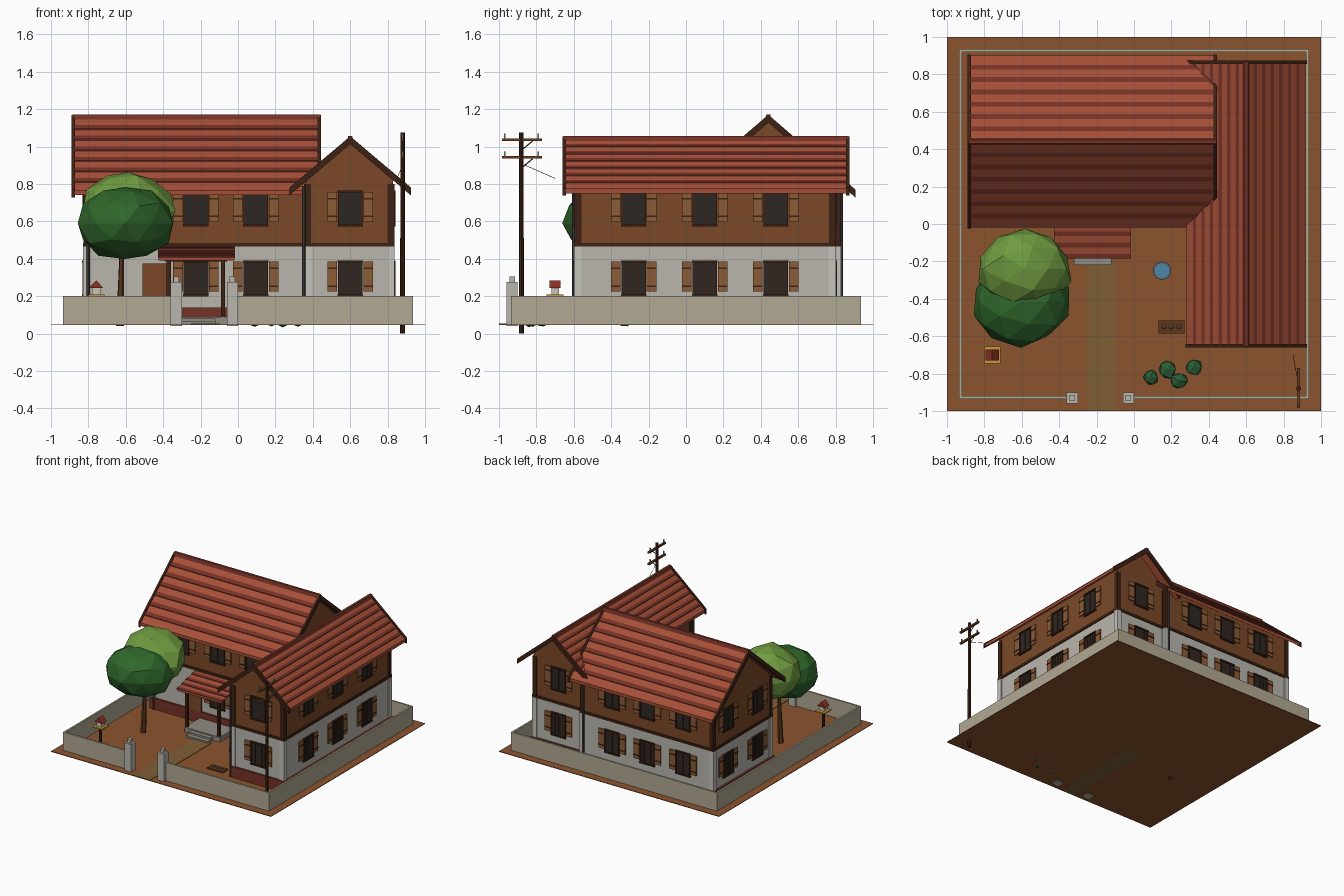
import bpy, bmesh, math, random
from mathutils import Vector, Matrix

if "Cube" in bpy.data.objects:
    bpy.data.objects.remove(bpy.data.objects["Cube"])
random.seed(4)
mats = {}


def mat(hexcol):
    if hexcol not in mats:
        m = bpy.data.materials.new("colour_" + hexcol)
        rgb = [(int(hexcol[i:i + 2], 16) / 255) ** 2.2 for i in (0, 2, 4)]
        m.diffuse_color = (*rgb, 1)
        m.use_nodes = True
        m.node_tree.nodes["Principled BSDF"].inputs["Base Color"].default_value = m.diffuse_color
        mats[hexcol] = m
    return mats[hexcol]


def finish(name, bm, col):
    bmesh.ops.recalc_face_normals(bm, faces=bm.faces)
    me = bpy.data.meshes.new(name)
    bm.to_mesh(me)
    bm.free()
    me.materials.append(mat(col))
    ob = bpy.data.objects.new(name, me)
    bpy.context.collection.objects.link(ob)
    return ob


def prism(axis, prof, a, b):
    """Solid: profile (y,z) along x, or (x,z) along y."""
    put = (lambda t, p: (t, p[0], p[1])) if axis == 'x' else (lambda t, p: (p[0], t, p[1]))
    return [put(a, p) for p in prof], [put(b, p) for p in prof]


def box(x0, x1, y0, y1, z0, z1):
    return prism('x', [(y0, z0), (y1, z0), (y1, z1), (y0, z1)], x0, x1)


def make(name, col, solids):
    bm = bmesh.new()
    for lo, hi in solids:
        A, B = [bm.verts.new(p) for p in lo], [bm.verts.new(p) for p in hi]
        n = len(A)
        bm.faces.new(A)
        bm.faces.new(B[::-1])
        for i in range(n):
            bm.faces.new((A[i], A[(i + 1) % n], B[(i + 1) % n], B[i]))
    return finish(name, bm, col)


def rod(name, col, p, q, r1, r2=None, sides=8):
    p, q = Vector(p), Vector(q)
    bm = bmesh.new()
    M = Matrix.Translation((p + q) / 2) @ (q - p).to_track_quat('Z', 'Y').to_matrix().to_4x4()
    bmesh.ops.create_cone(bm, cap_ends=True, segments=sides, radius1=r1,
                          radius2=r1 if r2 is None else r2, depth=(q - p).length, matrix=M)
    return finish(name, bm, col)


def blob(name, col, c, r, jitter=0.07, sub=2):
    bm = bmesh.new()
    bmesh.ops.create_icosphere(bm, subdivisions=sub, radius=1)
    for v in bm.verts:
        k = 1 + random.uniform(-jitter, jitter * 0.6)
        v.co = Vector(c) + Vector([v.co[i] * r[i] * k for i in range(3)])
    return finish(name, bm, col)


ROOF, STRIP, WOOD, WALL, DARK = "A5503A", "75352A", "7A4A2C", "B8B5AC", "40261A"
PANE, SHUT, FENCE, GROUND = "302B28", "8A5C38", "B0A792", "8A5432"

# ground and path
make("ground", GROUND, [box(-1, 1, -1, 1, 0.045, 0.05)])
make("path", "7F5F38", [box(-0.25, -0.10, -1, -0.2, 0.045, 0.054)])

# boundary wall and gate posts
make("boundary_wall", FENCE, [
    box(-0.935, -0.92, -0.935, 0.935, 0.05, 0.2), box(0.92, 0.935, -0.935, 0.935, 0.05, 0.2),
    box(-0.935, 0.935, 0.92, 0.935, 0.05, 0.2), box(-0.935, -0.33, -0.935, -0.92, 0.05, 0.2),
    box(-0.03, 0.935, -0.935, -0.92, 0.05, 0.2)])
make("gate_posts", WALL, [s for x in (-0.33, -0.03) for s in (
    box(x - .03, x + .03, -0.96, -0.9, 0.04, 0.275), box(x - .015, x + .015, -0.945, -0.915, 0.275, 0.305))])

# house bodies: (axis of ridge, profile centre, half width, start, end, ridge, eave)
MAIN = dict(x=(-0.82, 0.38), y=(0.06, 0.82))
WING = dict(x=(0.36, 0.83), y=(-0.59, 0.795))
for nm, B in (("main", MAIN), ("wing", WING)):
    (x0, x1), (y0, y1) = B['x'], B['y']
    make(nm + "_lower_wall", WALL, [box(x0, x1, y0, y1, 0.05, 0.47)])
    make(nm + "_plinth", STRIP, [box(x0 - .015, x1 + .015, y0 - .015, y1 + .015, 0.05, 0.14)])
    make(nm + "_floor_beam", DARK, [box(x0 - .008, x1 + .008, y0 - .008, y1 + .008, 0.465, 0.485)])
    cs = [(x, y) for x in (x0 + .012, x1 - .012) for y in (y0 + .012, y1 - .012)]
    make(nm + "_corner_pillars", "C4C2BA", [box(x - .02, x + .02, y - .02, y + .02, .05, .465) for x, y in cs])
    make(nm + "_corner_timbers", DARK, [box(x - .018, x + .018, y - .018, y + .018, .485, .8) for x, y in cs])
make("main_upper_wall", WOOD, [prism('x', [(.06, .47), (.82, .47), (.82, .80), (.44, 1.14), (.06, .80)], -.82, .38)])
make("wing_upper_wall", WOOD, [prism('y', [(.36, .47), (.83, .47), (.83, .82), (.6, 1.02), (.36, .81)], -.59, .795)])


def roof(name, axis, c, half, ridge, eave, a, b):
    """Gabled roof slab with tile courses, barge boards and ridge cap."""
    def chevron(up, dn, e=0.0):
        s = (ridge - eave) / half
        L = half + e
        return [(c - L, ridge - s * L + up), (c, ridge + up), (c + L, ridge - s * L + up),
                (c + L, ridge - s * L - dn), (c, ridge - dn), (c - L, ridge - s * L - dn)]
    make(name, ROOF, [prism(axis, chevron(0, .025), a, b)])
    courses = []
    for side in (-1, 1):
        for i in range(1, 7):
            f0, f1 = i / 7 - 0.02, i / 7 + 0.035
            pts = [(c + side * half * f, ridge - (ridge - eave) * f + u)
                   for f, u in ((f0, -.004), (f1, -.004), (f1, .006), (f0, .003))]
            courses.append(prism(axis, pts, a, b))
    make(name + "_tile_courses", STRIP, courses)
    make(name + "_barge_boards", DARK, [prism(axis, chevron(.01, .032, .005), t, t + .018)
                                        for t in (a - .004, b - .014)])
    cap = [(c - .02, ridge - .02), (c + .02, ridge - .02), (c + .01, ridge + .012), (c - .01, ridge + .012)]
    make(name + "_ridge_cap", STRIP, [prism(axis, cap, a, b)])


roof("main_roof", 'x', 0.44, 0.46, 1.16, 0.765, -0.885, 0.44)
roof("wing_roof", 'y', 0.60, 0.32, 1.045, 0.775, -0.655, 0.87)

# windows: dark pane, frame with bars, pair of louvred shutters
panes, frames, shutters = [], [], []


def slab(axis, face, s, c, u0, u1, d0, d1, z0, z1):
    p, q = sorted((face + s * d0, face + s * d1))
    return box(c + u0, c + u1, p, q, z0, z1) if axis == 'y' else box(p, q, c + u0, c + u1, z0, z1)


def window(axis, face, s, c, z, bars):
    def S(*k):
        return slab(axis, face, s, c, *k)
    h = 0.18
    panes.append(S(-.063, .063, -.01, .004, z, z + h))
    for u in (-.066, .058):
        frames.append(S(u, u + .008, 0, .012, z, z + h))
    for v in (z - .006, z + h - .004):
        frames.append(S(-.068, .068, 0, .013, v, v + .01))
    for u in ((-.03, 0, .03) if bars else (0,)):
        frames.append(S(u - .003, u + .003, 0, .008, z, z + h))
    for sgn in (-1, 1):
        a, b = sorted((sgn * .07, sgn * .122))
        shutters.append(S(a, b, 0, .009, z + .02, z + h))
        for v in (.045, .14):
            frames.append(S(a, b, .004, .012, z + v, z + v + .008))


for z, up in ((0.205, False), (0.578, True)):
    window('y', -0.59, -1, 0.6, z, not up)
    window('y', 0.795, 1, 0.6, z, not up)
    for y in (-0.28, 0.10, 0.48):
        window('x', 0.83, 1, y, z, not up)
    window('x', 0.36, -1, -0.28, z, not up)
    for y in (0.25, 0.63):
        window('x', -0.82, -1, y, z, not up)
    for x in (-0.55, -0.225, 0.095):
        window('y', 0.82, 1, x, z, not up)
        if up or x > -0.5:
            window('y', 0.06, -1, x, z, not up)
make("window_panes", PANE, panes)
make("window_frames", DARK, frames)
make("shutters", SHUT, shutters)

# front door, porch and steps
make("front_door", WOOD, [box(-.51, -.37, .045, .065, .1, .375)])
make("porch_floor", "8F8B83", [box(-.38, -.06, -.15, .06, .05, .09)])
make("porch_steps", "8F8B83", [box(-.32, -.12, -.22, -.14, .05, .065), box(-.32, -.12, -.185, -.14, .05, .08)])
make("porch_posts", DARK, [box(x - .011, x + .011, -.145, -.123, .09, .41) for x in (-.37, -.08)])
make("porch_beam", DARK, [box(-.39, -.06, -.145, -.123, .385, .402)])
make("porch_roof", ROOF, [prism('x', [(.06, .465), (-.185, .405), (-.185, .39), (.06, .45)], -.425, -.02)])
make("porch_tile_courses", STRIP, [prism('x', [(y, .449 + .245 * y), (y - .025, .443 + .245 * y),
     (y - .025, .450 + .245 * y), (y, .456 + .245 * y)], -.428, -.017) for y in (.03, -.04, -.1, -.16)])

# drain pipes
for i, (x, y) in enumerate(((.352, -.60), (-.80, .045), (.352, .83))):
    rod(f"drain_pipe_{i}", "4A4643", (x, y, .05), (x, y, .79), .009)

# tree
rod("tree_trunk", "5A3A24", (-.63, -.33, .04), (-.62, -.32, .48), .022, .012, 6)
blob("tree_crown_lower", "33662F", (-.605, -.415, .59), (.265, .24, .2))
blob("tree_crown_upper", "6F9A42", (-.585, -.24, .655), (.255, .22, .215))

# bushes
for i, (x, y, r) in enumerate(((.09, -.82, .045), (.18, -.775, .055), (.24, -.84, .05), (.32, -.765, .05))):
    blob(f"bush_{i}", "2F5E38", (x, y, .07), (r, r, .036), .15, 1)

# utility pole with crossarms, insulators, braces and wire
rod("utility_pole", DARK, (.88, -.88, 0), (.88, -.88, 1.075), .013, .012)
make("pole_crossarms", "6A4028", [box(.872, .888, -.985, -.77, z, z + .014) for z in (.935, 1.03)])
make("pole_insulators", "9A9A94", [box(.876, .884, y - .004, y + .004, z, z + .025)
                                   for z in (.949, 1.044) for y in (-.97, -.79)])
for i, z in enumerate((.935, 1.03)):
    rod(f"pole_brace_{i}", DARK, (.88, -.88, z - .05), (.88, -.82, z), .003, sides=4)
rod("service_wire", DARK, (.88, -.86, .9), (.85, -.7, .83), .0015, sides=4)

# bird table
rod("bird_table_post", DARK, (-.76, -.70, .05), (-.76, -.70, .205), .01, sides=6)
make("bird_table_tray", "C79A3C", [box(-.8, -.715, -.745, -.655, .2, .21)])
make("bird_table_house", "C9C4B4", [box(-.78, -.735, -.72, -.68, .21, .25)])
make("bird_table_roof", "8A3328", [prism('y', [(-.795, .245), (-.722, .245), (-.758, .285)], -.73, -.67)])

# water tub and vegetable bed
rod("water_tub", "5C6468", (.15, -.25, .05), (.15, -.25, .10), .045, .05, 10)
rod("tub_water", "4F86A8", (.15, -.25, .09), (.15, -.25, .103), .04, sides=10)
make("vegetable_bed", "5E3A22", [box(.13, .27, -.585, -.515, .05, .06)])
for i in range(3):
    blob(f"vegetable_{i}", "8C6A48", (.16 + .04 * i, -.55, .068), (.014, .014, .014), .05, 1)
